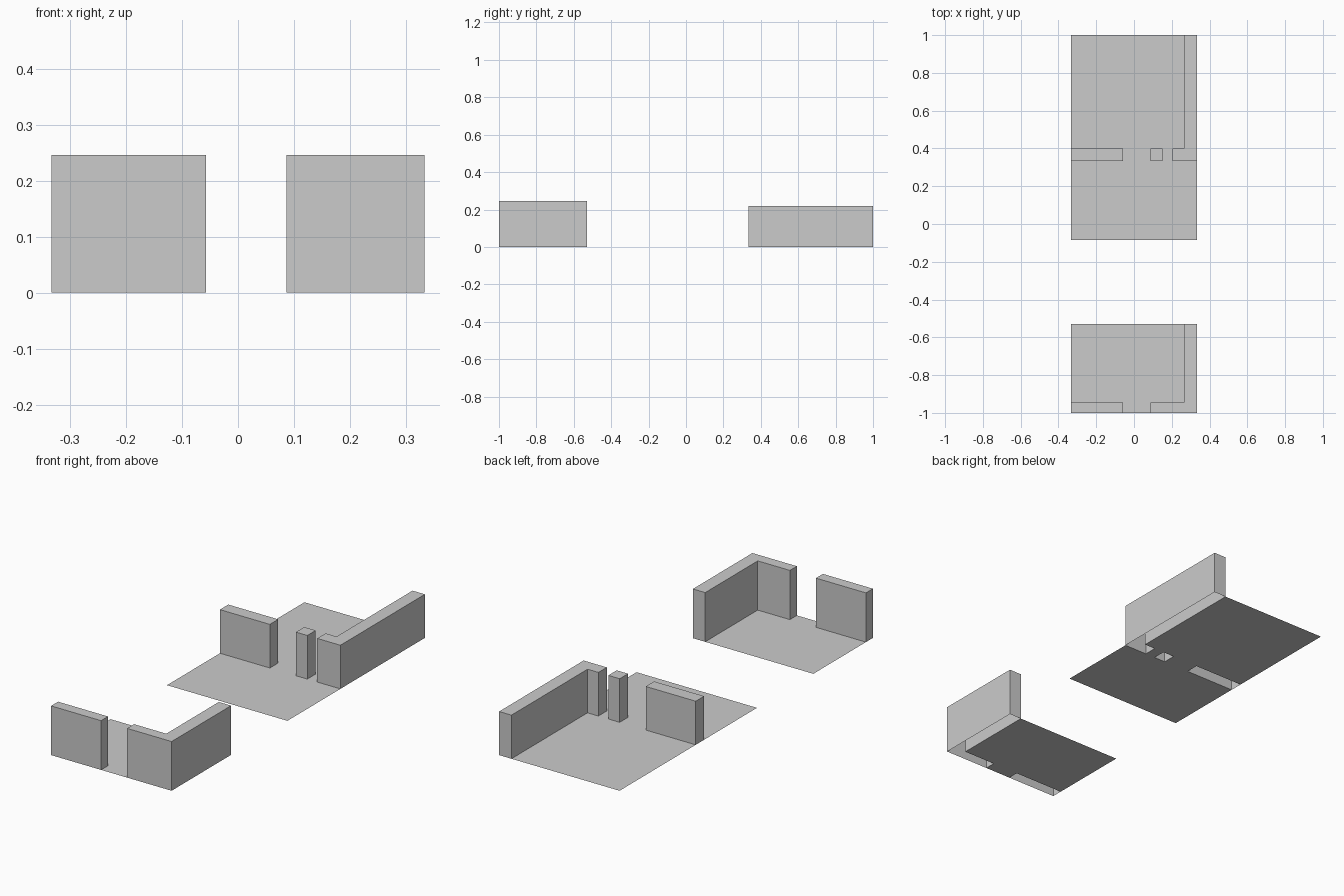
import bpy
import bmesh

if "Cube" in bpy.data.objects:
    bpy.data.objects.remove(bpy.data.objects["Cube"])

W = 0.333        # half width of both rooms
INNER = 0.265    # inner face of the right walls


def make_object(name, bm):
    mesh = bpy.data.meshes.new(name)
    bm.to_mesh(mesh)
    bm.free()
    obj = bpy.data.objects.new(name, mesh)
    bpy.context.collection.objects.link(obj)
    return obj


def rect(x0, x1, y0, y1):
    return [(x0, y0), (x1, y0), (x1, y1), (x0, y1)]


def wall(name, outline, height):
    """Hollow wall, open underneath: a counter-clockwise outline raised to a cap."""
    bm = bmesh.new()
    low = [bm.verts.new((x, y, 0)) for x, y in outline]
    top = [bm.verts.new((x, y, height)) for x, y in outline]
    for i in range(len(outline)):
        j = (i + 1) % len(outline)
        bm.faces.new((low[i], low[j], top[j], top[i]))
    bm.faces.new(top)
    return make_object(name, bm)


def floor(name, patches):
    """Thin floor sheet that leaves the wall footprints open."""
    bm = bmesh.new()
    for patch in patches:
        bm.faces.new([bm.verts.new((x, y, 0)) for x, y in rect(*patch)])
    return make_object(name, bm)


# Front room: floor, left front wall, L-shaped right corner wall
F_Y0, F_Y1, F_IN, F_H = -1.0, -0.53, -0.945, 0.246
floor("front_room_floor", [(-W, INNER, F_IN, F_Y1), (-0.057, 0.087, F_Y0, F_IN)])
wall("front_room_left_wall", rect(-W, -0.057, F_Y0, F_IN), F_H)
wall("front_room_corner_wall",
     [(0.087, F_Y0), (W, F_Y0), (W, F_Y1), (INNER, F_Y1), (INNER, F_IN), (0.087, F_IN)], F_H)

# Back room: floor with porch, left wall, doorway pillar, L-shaped right corner wall
B_Y0, B_IN, B_Y1, B_H = 0.333, 0.399, 1.0, 0.218
floor("back_room_floor", [(-W, W, -0.085, B_Y0), (-0.057, 0.087, B_Y0, B_IN),
                          (0.15, 0.205, B_Y0, B_IN), (-W, INNER, B_IN, B_Y1)])
wall("back_room_left_wall", rect(-W, -0.057, B_Y0, B_IN), B_H)
wall("doorway_pillar", rect(0.087, 0.15, B_Y0, B_IN), B_H)
wall("back_room_corner_wall",
     [(0.205, B_Y0), (W, B_Y0), (W, B_Y1), (INNER, B_Y1), (INNER, B_IN), (0.205, B_IN)], B_H)
